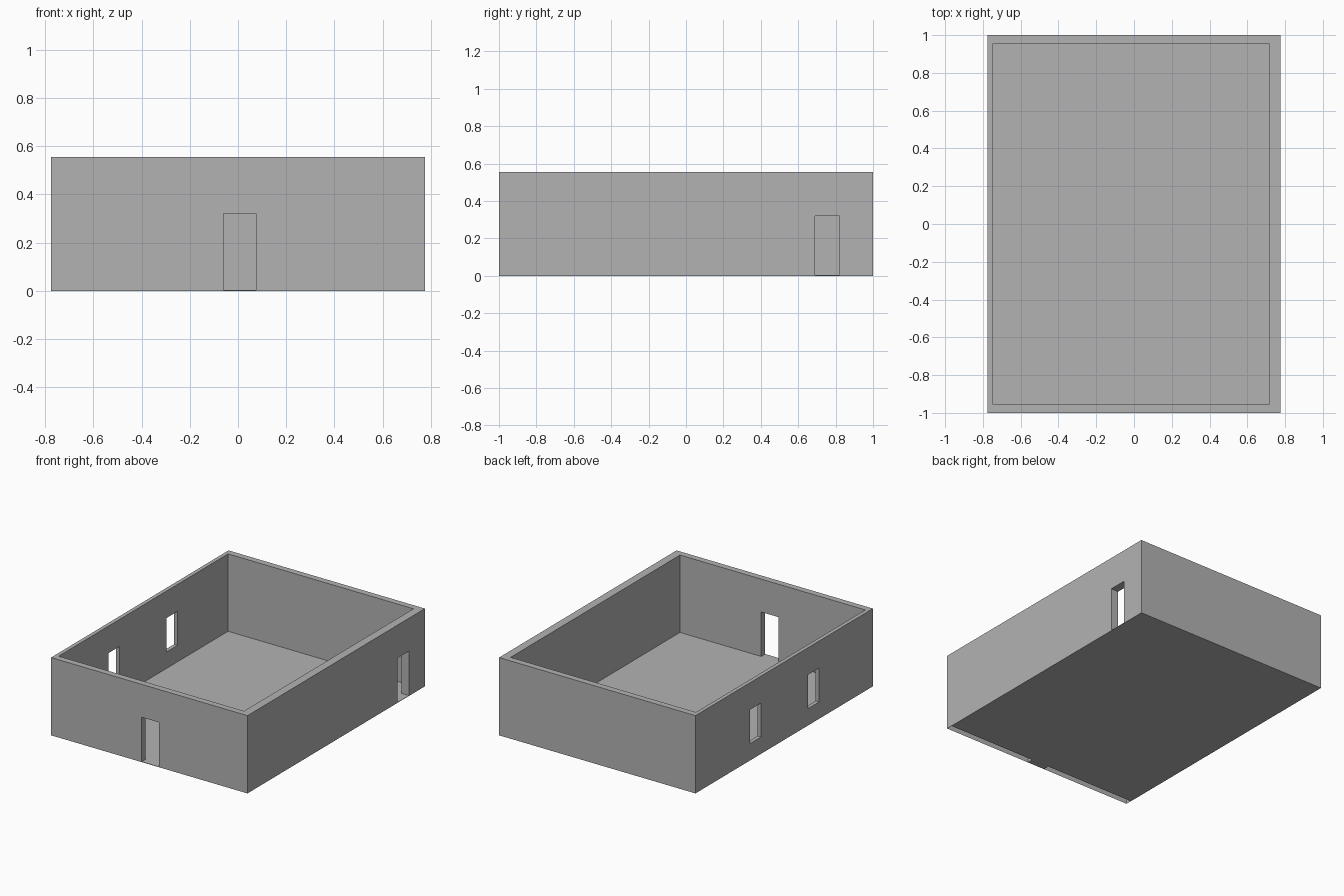
import bpy
import bmesh
from mathutils import Vector

cube = bpy.data.objects.get("Cube")
if cube:
    bpy.data.objects.remove(cube, do_unlink=True)

W, D, H = 0.775, 1.0, 0.555      # half width, half depth, height
FLOOR = 0.003                    # floor thickness
IN_Y = 0.955                     # inner face of front and back walls
DOOR_X = (-0.06, 0.075)          # front doorway

grey = bpy.data.materials.new("plain_grey")
grey.use_nodes = True
grey.diffuse_color = (0.45, 0.45, 0.45, 1)
grey.node_tree.nodes["Principled BSDF"].inputs["Base Color"].default_value = (0.45, 0.45, 0.45, 1)


def box(name, xs, ys, zs):
    """Box between the given limits on each axis."""
    bm = bmesh.new()
    bmesh.ops.create_cube(bm, size=1)
    for v in bm.verts:
        v.co = Vector([lim[0] if c < 0 else lim[1] for c, lim in zip(v.co, (xs, ys, zs))])
    mesh = bpy.data.meshes.new(name)
    bm.to_mesh(mesh)
    bm.free()
    mesh.materials.append(grey)
    obj = bpy.data.objects.new(name, mesh)
    bpy.context.collection.objects.link(obj)
    return obj


# Outer block and the shapes cut out of it
house = box("house_walls_and_floor", (-W, W), (-D, D), (0, H))
cutters = [
    box("room_cutter", (-0.747, 0.716), (-IN_Y, IN_Y), (FLOOR, H + 0.1)),
    box("front_door_cutter", DOOR_X, (-1.1, -0.9), (FLOOR, 0.32)),
    box("side_door_cutter", (0.65, 0.9), (0.69, 0.82), (FLOOR, 0.32)),
    box("back_window_cutter", (-0.9, -0.7), (0.26, 0.385), (0.12, 0.362)),
    box("front_window_cutter", (-0.9, -0.7), (-0.395, -0.27), (0.12, 0.362)),
]
for cutter in cutters:
    cutter.hide_render = True
    mod = house.modifiers.new(cutter.name, "BOOLEAN")
    mod.operation = "DIFFERENCE"
    mod.solver = "EXACT"
    mod.object = cutter

# Bake the cuts and drop the cutters
bpy.context.view_layer.update()
graph = bpy.context.evaluated_depsgraph_get()
baked = bpy.data.meshes.new_from_object(house.evaluated_get(graph))
house.modifiers.clear()
house.data = baked
for cutter in cutters:
    bpy.data.objects.remove(cutter, do_unlink=True)

# Underside of the front wall is open, except below the doorway
bm = bmesh.new()
bm.from_mesh(baked)


def underside():
    return [f for f in bm.faces if f.normal.z < -0.9 and f.calc_center_median().z < 0.001]


for co, no in (((0, -IN_Y, 0), (0, 1, 0)),
               ((DOOR_X[0], 0, 0), (1, 0, 0)),
               ((DOOR_X[1], 0, 0), (1, 0, 0))):
    faces = underside()
    edges = {e for f in faces for e in f.edges}
    verts = {v for f in faces for v in f.verts}
    bmesh.ops.bisect_plane(bm, geom=faces + list(edges) + list(verts),
                           plane_co=co, plane_no=no, dist=1e-5)
    bm.normal_update()

strip = []
for f in underside():
    c = f.calc_center_bounds()
    if c.y < -IN_Y and not DOOR_X[0] < c.x < DOOR_X[1]:
        strip.append(f)
bmesh.ops.delete(bm, geom=strip, context="FACES_ONLY")
bm.to_mesh(baked)
bm.free()
